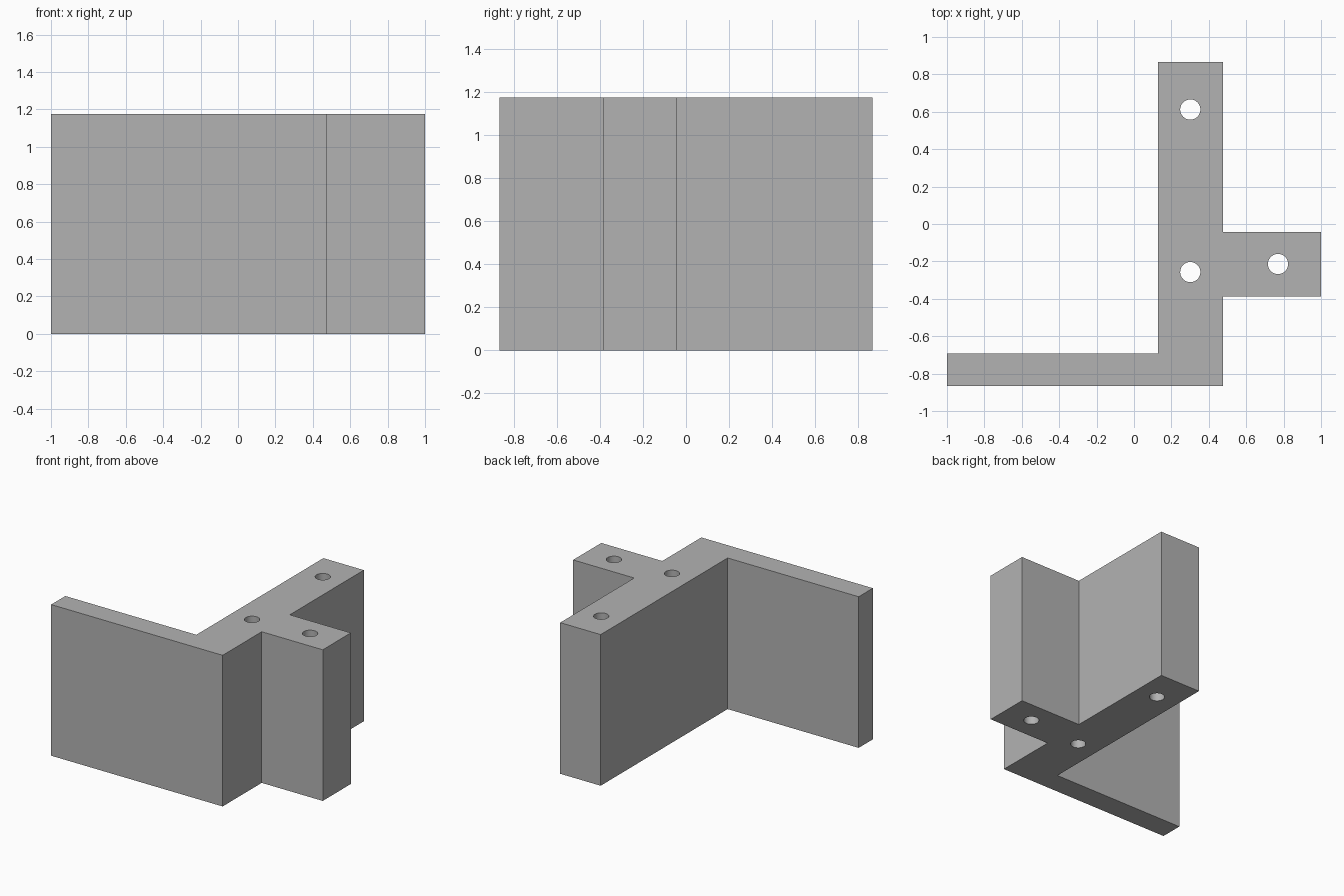
import bpy
import bmesh
import math

cube = bpy.data.objects.get("Cube")
if cube:
    bpy.data.objects.remove(cube, do_unlink=True)

HEIGHT = 1.175
HOLE_RADIUS = 0.054

grey = bpy.data.materials.new("plain grey")
grey.use_nodes = True
grey.diffuse_color = (0.45, 0.45, 0.45, 1)
grey.node_tree.nodes["Principled BSDF"].inputs["Base Color"].default_value = grey.diffuse_color

# Bracket body: plan outline of the thin front wall, main wall and side stub
outline = [(-1, -0.867), (0.475, -0.867), (0.475, -0.387), (1, -0.387),
           (1, -0.042), (0.475, -0.042), (0.475, 0.867), (0.127, 0.867),
           (0.127, -0.693), (-1, -0.693)]
bm = bmesh.new()
base = bm.faces.new([bm.verts.new((x, y, 0)) for x, y in outline])
top = bmesh.ops.extrude_face_region(bm, geom=[base], use_keep_orig=True)["geom"]
bmesh.ops.translate(bm, vec=(0, 0, HEIGHT),
                    verts=[v for v in top if isinstance(v, bmesh.types.BMVert)])
bmesh.ops.recalc_face_normals(bm, faces=bm.faces)
mesh = bpy.data.meshes.new("wall_bracket")
bm.to_mesh(mesh)
bm.free()
mesh.materials.append(grey)
bracket = bpy.data.objects.new("wall_bracket", mesh)
bpy.context.collection.objects.link(bracket)

bpy.ops.object.select_all(action="DESELECT")


# Vertical bolt holes through the full height
def drill(x, y):
    bpy.ops.mesh.primitive_cylinder_add(vertices=48, radius=HOLE_RADIUS,
                                        depth=HEIGHT * 1.5,
                                        location=(x, y, HEIGHT / 2))
    cutter = bpy.context.object
    cutter.name = "hole_cutter"
    cutter.hide_render = True
    cutter.data.materials.append(grey)
    cut = bracket.modifiers.new("bolt_hole", "BOOLEAN")
    cut.operation = "DIFFERENCE"
    cut.solver = "EXACT"
    cut.object = cutter
    bpy.context.view_layer.objects.active = bracket
    bpy.ops.object.modifier_apply(modifier=cut.name)
    bpy.data.objects.remove(cutter, do_unlink=True)


for x, y in [(0.301, 0.612), (0.301, -0.257), (0.77, -0.214)]:
    drill(x, y)

# Smooth hole walls, crisp body edges
bracket.select_set(True)
bpy.context.view_layer.objects.active = bracket
bpy.ops.object.shade_smooth_by_angle(angle=math.radians(30))
